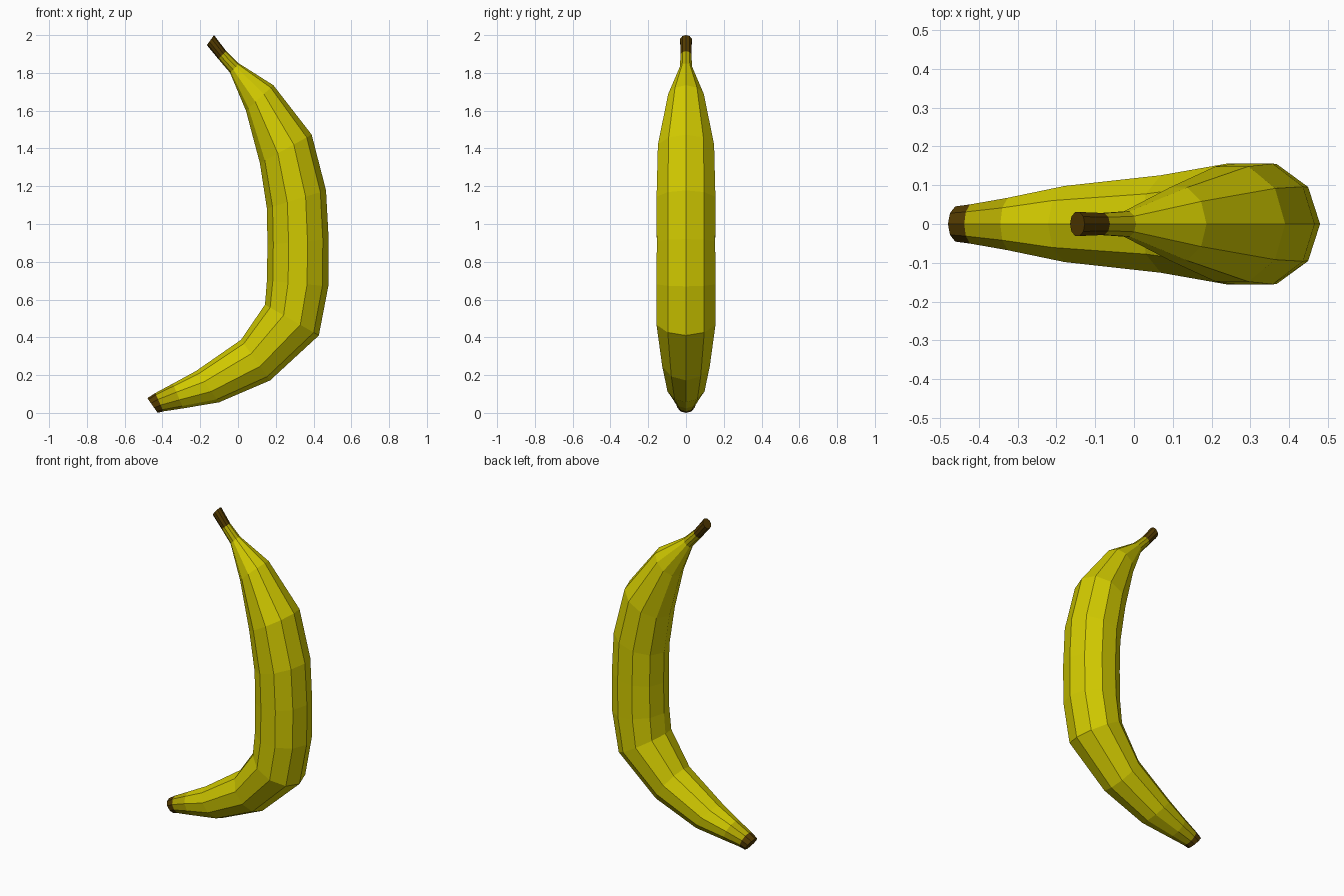
import bpy, bmesh, math
from mathutils import Vector

if "Cube" in bpy.data.objects:
    bpy.data.objects.remove(bpy.data.objects["Cube"])

SIDES = 10

def material(name, rgb):
    m = bpy.data.materials.new(name)
    m.diffuse_color = (*rgb, 1)
    m.use_nodes = True
    m.node_tree.nodes["Principled BSDF"].inputs["Base Color"].default_value = m.diffuse_color
    return m

materials = [
    material("banana yellow", (0.64, 0.59, 0.0)),
    material("stem brown", (0.085, 0.042, 0.0)),
    material("olive yellow", (0.46, 0.40, 0.0)),
]

# Rings along the fruit: outer-curve x, z and inner-curve x, z
rings = [
    (-0.127, 2.0, -0.165, 1.947),    # stem end
    (-0.062, 1.915, -0.104, 1.873),  # stem colour change
    (0.005, 1.85, -0.042, 1.80),     # neck
    (0.187, 1.735, 0.042, 1.60),
    (0.39, 1.473, 0.116, 1.322),
    (0.466, 1.178, 0.153, 1.082),
    (0.48, 0.92, 0.156, 0.89),
    (0.478, 0.67, 0.153, 0.70),
    (0.428, 0.41, 0.143, 0.573),
    (0.17, 0.172, 0.016, 0.387),
    (-0.10, 0.056, -0.222, 0.222),
    (-0.29, 0.024, -0.345, 0.155),
    (-0.395, 0.008, -0.438, 0.105),  # tip colour change
    (-0.425, 0.0, -0.48, 0.078),     # blossom end
]

# Ten-sided peel lofted through the rings
bm = bmesh.new()
loops = []
for xo, zo, xi, zi in rings:
    outer, inner = Vector((xo, 0, zo)), Vector((xi, 0, zi))
    mid, arm = (outer + inner) / 2, (outer - inner) / 2
    side = Vector((0, arm.length, 0))
    angles = [2 * math.pi * k / SIDES for k in range(SIDES)]
    loops.append([bm.verts.new(mid + arm * math.cos(a) + side * math.sin(a)) for a in angles])

# Brown end bands, olive bands next to them, yellow between
last = len(loops) - 2
band_colour = {0: 1, last: 1, 1: 2, last - 1: 2}
for i in range(last + 1):
    for k in range(SIDES):
        n = (k + 1) % SIDES
        f = bm.faces.new((loops[i][k], loops[i][n], loops[i + 1][n], loops[i + 1][k]))
        f.material_index = band_colour.get(i, 0)

# Brown end caps
for loop in (loops[0], loops[-1]):
    bm.faces.new(loop).material_index = 1
bmesh.ops.recalc_face_normals(bm, faces=bm.faces)

mesh = bpy.data.meshes.new("banana")
bm.to_mesh(mesh)
bm.free()
for m in materials:
    mesh.materials.append(m)
bpy.context.collection.objects.link(bpy.data.objects.new("banana", mesh))
